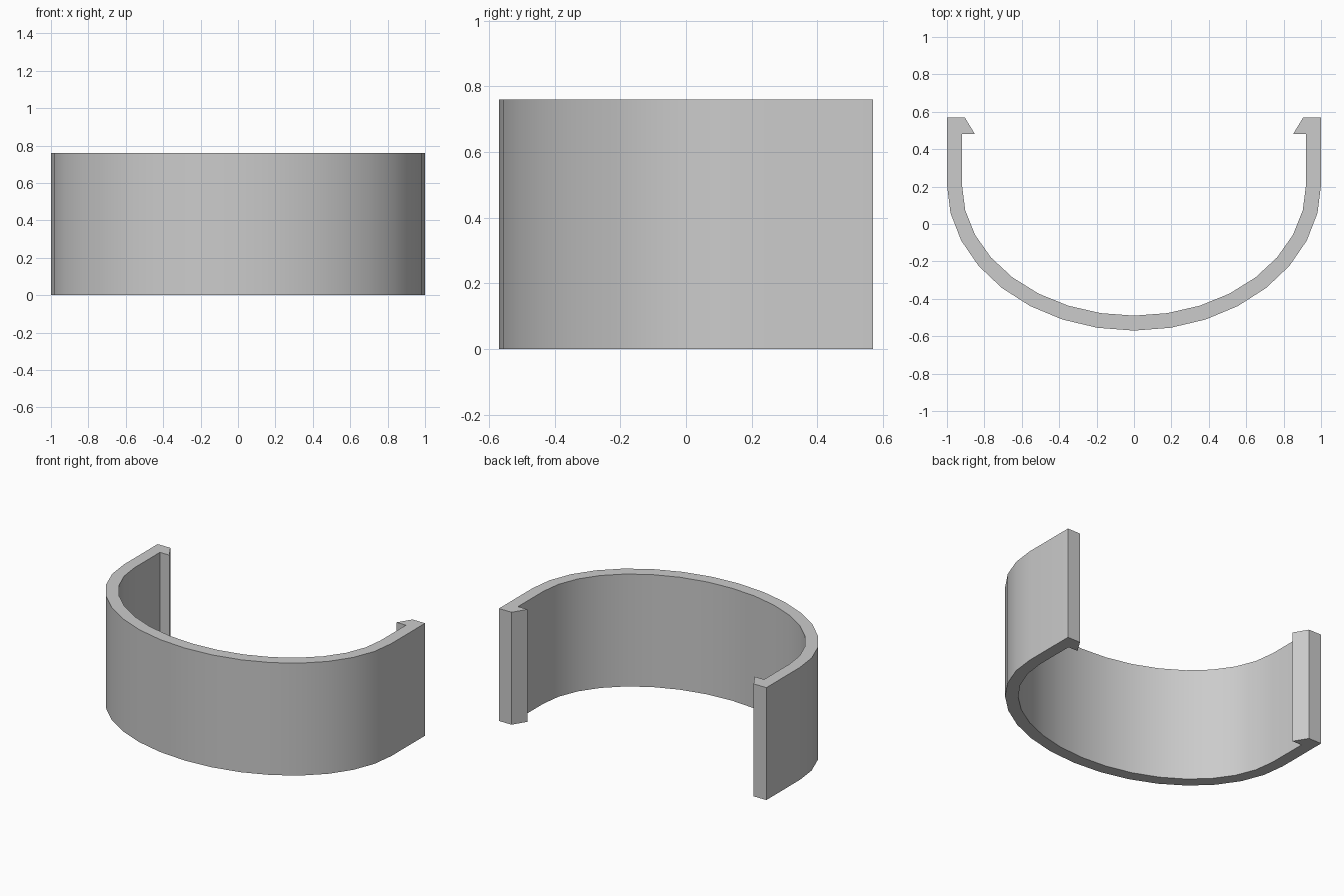
import bpy, bmesh, math

if "Cube" in bpy.data.objects:
    bpy.data.objects.remove(bpy.data.objects["Cube"])

HEIGHT = 0.76
SPRING_Y = 0.21      # where the straight arms meet the curved band
STEPS = 16


def half_ellipse(a, b):
    """Lower half ellipse, left to right."""
    pts = []
    for i in range(STEPS + 1):
        t = math.pi * i / STEPS
        pts.append((-a * math.cos(t), SPRING_Y - b * math.sin(t)))
    return pts


# Cross-section: outer curve, right hook, inner curve, left hook
hook = [(1.0, 0.57), (0.905, 0.57), (0.85, 0.48), (0.92, 0.48)]
outer = half_ellipse(1.0, 0.78)
inner = half_ellipse(0.92, 0.70)
profile = outer + hook + inner[::-1] + [(-x, y) for x, y in reversed(hook)]

# Extrude the cross-section upward into the clip
bm = bmesh.new()
base = bm.faces.new([bm.verts.new((x, y, 0)) for x, y in profile])
top = bmesh.ops.extrude_face_region(bm, geom=[base], use_keep_orig=True)
bmesh.ops.translate(bm, vec=(0, 0, HEIGHT),
                    verts=[v for v in top["geom"] if isinstance(v, bmesh.types.BMVert)])
bmesh.ops.recalc_face_normals(bm, faces=bm.faces)
mesh = bpy.data.meshes.new("snap_clip_band")
bm.to_mesh(mesh)
bm.free()

clip = bpy.data.objects.new("snap_clip_band", mesh)
bpy.context.collection.objects.link(clip)

# Smooth the curved band, keep hooks and rims sharp
bpy.context.view_layer.objects.active = clip
clip.select_set(True)
bpy.ops.object.shade_smooth_by_angle(angle=math.radians(30))
